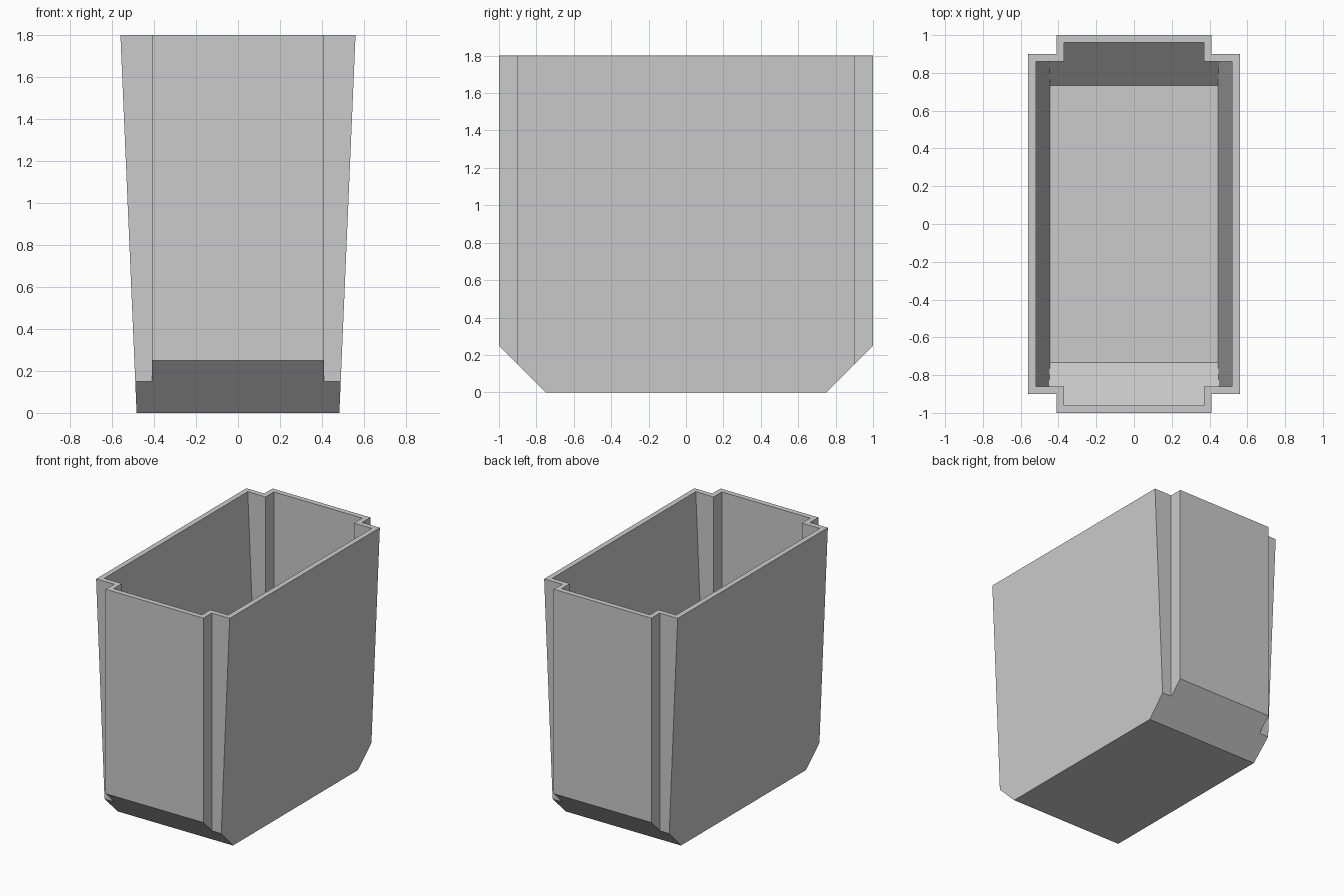
import bpy, bmesh
from mathutils import Vector

old = bpy.data.objects.get("Cube")
if old:
    bpy.data.objects.remove(old, do_unlink=True)

HEIGHT = 1.8
WALL = 0.04

grey = bpy.data.materials.new("plain grey")
grey.use_nodes = True
colour = (0.6, 0.6, 0.6, 1)
grey.diffuse_color = colour
grey.node_tree.nodes["Principled BSDF"].inputs["Base Color"].default_value = colour


def side_x(z):
    """Half width of the tapered long sides."""
    return 0.483 + (0.56 - 0.483) * z / HEIGHT


def outline(inset, z):
    """Rectangle with a stepped notch at each corner."""
    wide, narrow = side_x(z) - inset, 0.41 - inset
    end, step = 1.0 - inset, 0.9 - inset
    corner = [(wide, step), (narrow, step), (narrow, end)]
    pts = []
    for sx, sy in ((1, 1), (-1, 1), (-1, -1), (1, -1)):
        run = corner if sx == sy else corner[::-1]
        pts += [Vector((sx * x, sy * y, z)) for x, y in run]
    return pts


def add_shell(bm, inset, inward):
    """Open-topped shell with chamfered ends; returns its rim edges."""
    part = bmesh.new()
    low = [part.verts.new(p) for p in outline(inset, inset)]
    high = [part.verts.new(p) for p in outline(inset, HEIGHT)]
    part.faces.new(low[::-1])
    for i in range(len(low)):
        j = (i + 1) % len(low)
        part.faces.new((low[i], low[j], high[j], high[i]))
    # Slice the lower ends at 45 degrees and close each cut
    for s in (1, -1):
        normal = Vector((0, s, -1)).normalized()
        point = Vector((0, s * 0.75, 0)) - normal * inset
        cut = bmesh.ops.bisect_plane(
            part, geom=part.verts[:] + part.edges[:] + part.faces[:],
            plane_co=point, plane_no=normal, clear_outer=True)
        edges = [e for e in cut["geom_cut"] if isinstance(e, bmesh.types.BMEdge)]
        bmesh.ops.edgenet_fill(part, edges=edges)
    bmesh.ops.recalc_face_normals(part, faces=part.faces[:])
    if inward:
        bmesh.ops.reverse_faces(part, faces=part.faces[:])
    temp = bpy.data.meshes.new("shell")
    part.to_mesh(temp)
    part.free()
    bm.from_mesh(temp)
    bpy.data.meshes.remove(temp)


# Outer and inner walls joined by the flat rim
bm = bmesh.new()
add_shell(bm, 0, False)
add_shell(bm, WALL, True)
rim = [e for e in bm.edges if e.is_boundary]
bmesh.ops.bridge_loops(bm, edges=rim)
bmesh.ops.recalc_face_normals(bm, faces=bm.faces[:])

mesh = bpy.data.meshes.new("container")
bm.to_mesh(mesh)
bm.free()
mesh.materials.append(grey)
container = bpy.data.objects.new("container", mesh)
bpy.context.scene.collection.objects.link(container)
